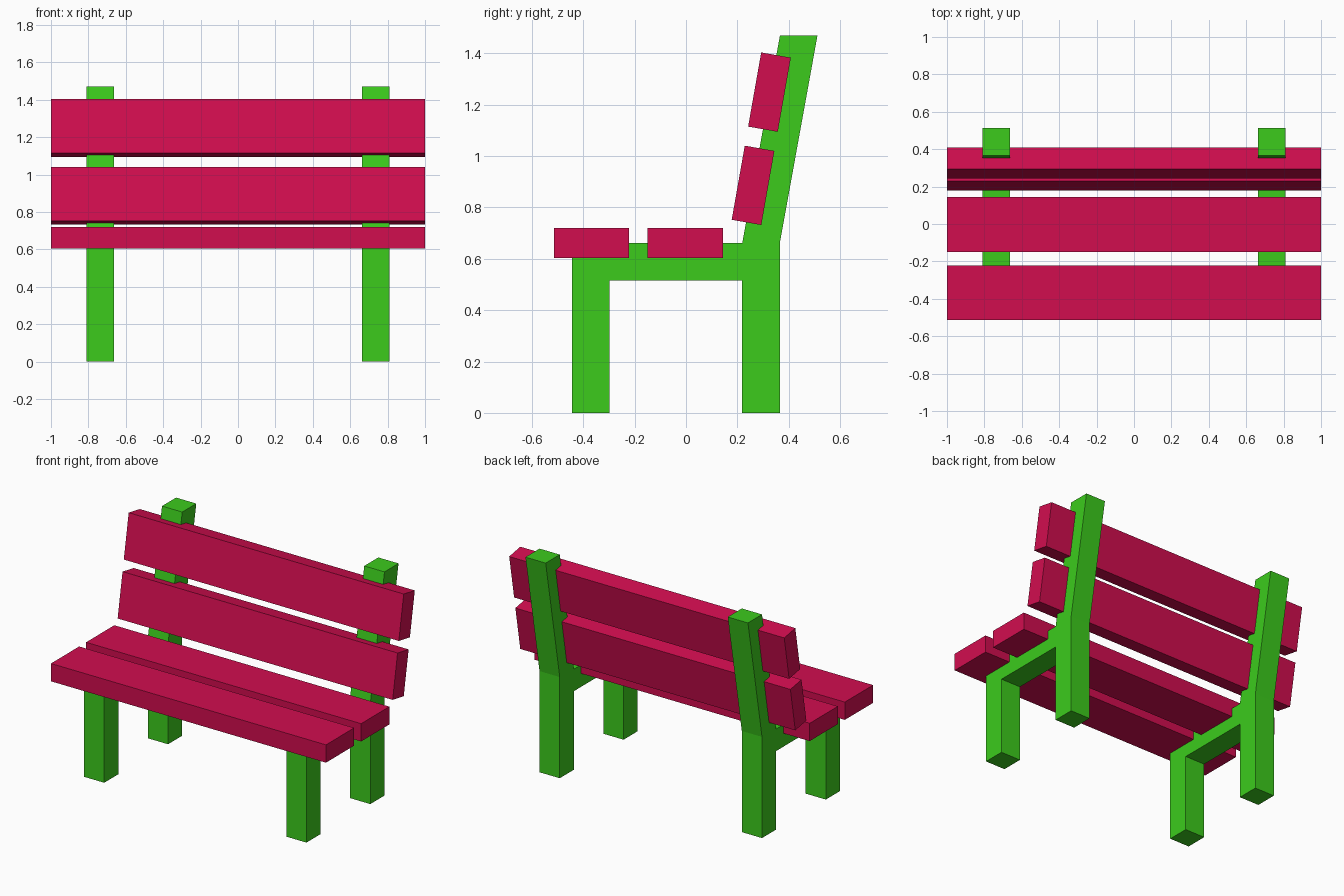
import bpy, bmesh
from math import radians
from mathutils import Matrix

if "Cube" in bpy.data.objects:
    bpy.data.objects.remove(bpy.data.objects["Cube"])


def material(name, color):
    m = bpy.data.materials.new(name)
    m.diffuse_color = color
    m.use_nodes = True
    m.node_tree.nodes["Principled BSDF"].inputs["Base Color"].default_value = m.diffuse_color
    return m


GREEN = material("green_paint", (0.045, 0.597, 0.012, 1))
RED = material("red_paint", (0.64, 0.004, 0.078, 1))


def add_object(name, bm, mat):
    bmesh.ops.recalc_face_normals(bm, faces=bm.faces)
    mesh = bpy.data.meshes.new(name)
    bm.to_mesh(mesh)
    bm.free()
    mesh.materials.append(mat)
    ob = bpy.data.objects.new(name, mesh)
    bpy.context.collection.objects.link(ob)
    return ob


def slat(name, y, z, depth, height, tilt=0):
    bm = bmesh.new()
    bmesh.ops.create_cube(bm, size=1, matrix=Matrix.Diagonal((2, depth, height, 1)))
    ob = add_object(name, bm, RED)
    ob.location = (0, y, z)
    ob.rotation_euler.x = radians(tilt)


# Side frame outline (y, z): front leg, seat rail, back leg and leaning back post
OUTLINE = [(-0.444, 0), (-0.297, 0), (-0.297, 0.516), (0.219, 0.516),
           (0.219, 0), (0.366, 0), (0.366, 0.665), (0.512, 1.47),
           (0.366, 1.47), (0.219, 0.661), (-0.444, 0.661)]


def side_frame(name, x0, x1):
    bm = bmesh.new()
    face = bm.faces.new([bm.verts.new((x0, y, z)) for y, z in OUTLINE])
    ext = bmesh.ops.extrude_face_region(bm, geom=[face], use_keep_orig=True)
    verts = [g for g in ext["geom"] if isinstance(g, bmesh.types.BMVert)]
    bmesh.ops.translate(bm, verts=verts, vec=(x1 - x0, 0, 0))
    add_object(name, bm, GREEN)


side_frame("left_frame", -0.809, -0.662)
side_frame("right_frame", 0.662, 0.809)

# Seat boards
slat("seat_slat_front", -0.368, 0.662, 0.293, 0.117)
slat("seat_slat_rear", -0.003, 0.662, 0.293, 0.117)

# Backrest boards, leaning back with the posts
slat("back_slat_lower", 0.261, 0.886, 0.117, 0.293, -10)
slat("back_slat_upper", 0.325, 1.249, 0.117, 0.293, -10)
